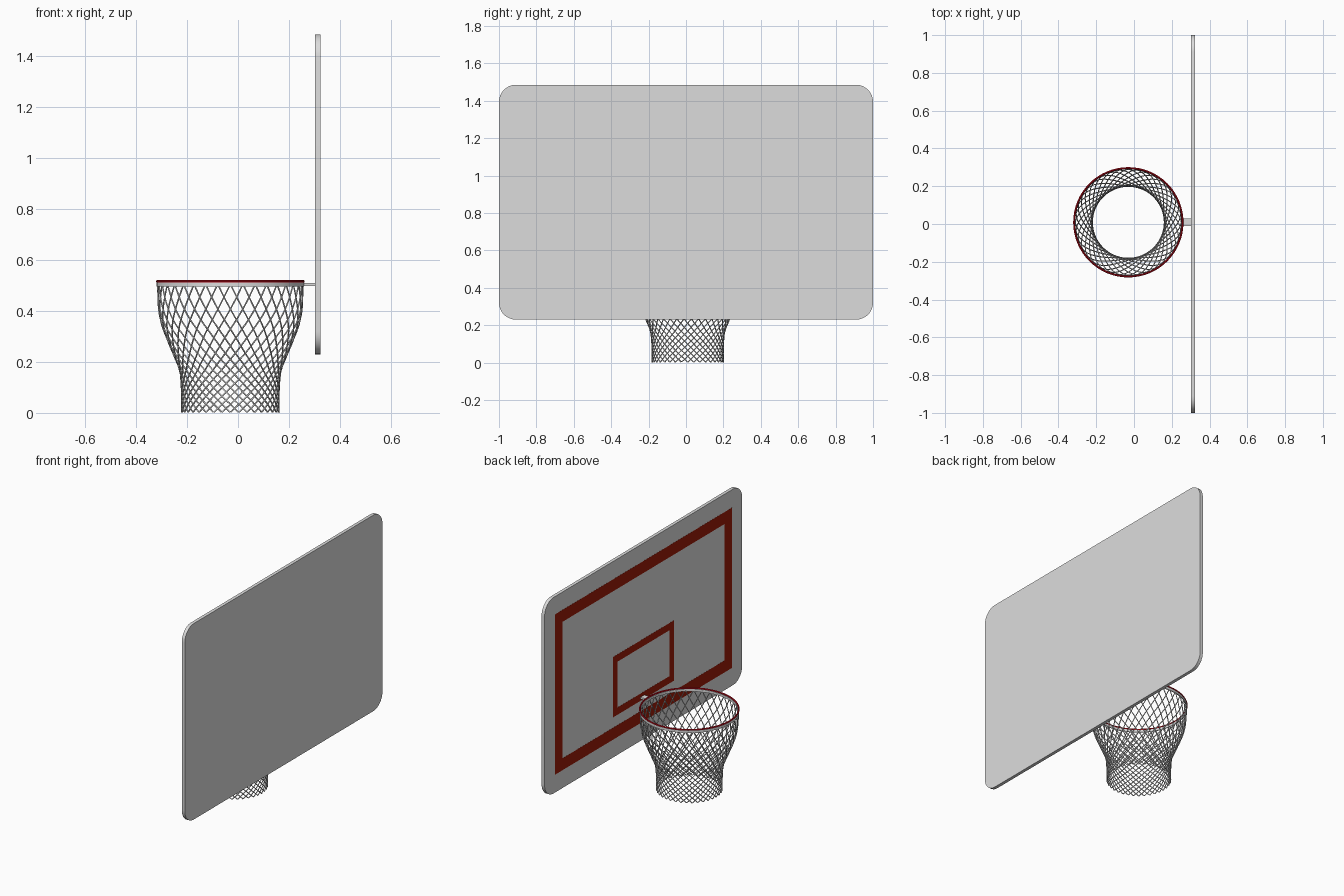
import bpy, bmesh, math
from mathutils import Vector

cube = bpy.data.objects.get("Cube")
if cube:
    bpy.data.objects.remove(cube, do_unlink=True)


def material(name, color):
    m = bpy.data.materials.new(name)
    m.use_nodes = True
    m.diffuse_color = (*color, 1)
    m.node_tree.nodes["Principled BSDF"].inputs["Base Color"].default_value = (*color, 1)
    return m


GREY = material("light grey", (0.72, 0.72, 0.72))
RED = material("marking red", (0.34, 0.011, 0.002))
RIM_RED = material("rim red", (0.6, 0.003, 0.01))

BOARD_X, THICK = 0.302, 0.021
BOARD_Z, HALF_Y, HALF_Z = 0.8575, 1.0, 0.6275
HOOP = Vector((-0.030, 0.009, 0))
RIM_R = 0.287


def finish(name, bm, mat, smooth=False):
    bmesh.ops.recalc_face_normals(bm, faces=bm.faces)
    mesh = bpy.data.meshes.new(name)
    bm.to_mesh(mesh)
    bm.free()
    mesh.materials.append(mat)
    obj = bpy.data.objects.new(name, mesh)
    bpy.context.collection.objects.link(obj)
    if smooth:
        select(obj)
        bpy.ops.object.shade_smooth_by_angle()
    return obj


def select(obj):
    bpy.ops.object.select_all(action="DESELECT")
    obj.select_set(True)
    bpy.context.view_layer.objects.active = obj


def extrude_x(bm, faces, depth):
    ext = bmesh.ops.extrude_face_region(bm, geom=faces)["geom"]
    verts = [v for v in ext if isinstance(v, bmesh.types.BMVert)]
    bmesh.ops.translate(bm, verts=verts, vec=(depth, 0, 0))


def rounded_board(radius, steps):
    bm = bmesh.new()
    verts = []
    for i, (sy, sz) in enumerate([(1, 1), (-1, 1), (-1, -1), (1, -1)]):
        for k in range(steps + 1):
            a = (i + k / steps) * math.pi / 2
            y = sy * (HALF_Y - radius) + radius * math.cos(a)
            z = BOARD_Z + sz * (HALF_Z - radius) + radius * math.sin(a)
            verts.append(bm.verts.new((BOARD_X, y, z)))
    extrude_x(bm, [bm.faces.new(verts)], THICK)
    return finish("backboard", bm, GREY, True)


def marking(name, half_y, z_mid, half_z, width):
    """Thin rectangular frame on the playing side of the board."""
    bm = bmesh.new()
    corners = [(1, 1), (-1, 1), (-1, -1), (1, -1)]
    loops = [[bm.verts.new((BOARD_X + 0.001, sy * (half_y - w), z_mid + sz * (half_z - w)))
              for sy, sz in corners] for w in (0, width)]
    faces = []
    for i in range(4):
        j = (i + 1) % 4
        faces.append(bm.faces.new((loops[0][i], loops[0][j], loops[1][j], loops[1][i])))
    extrude_x(bm, faces, -0.0016)
    return finish(name, bm, RED)


def ring(name, profile, mat, segments=64):
    """Closed (radius, z) profile spun around the hoop axis."""
    bm = bmesh.new()
    loops = []
    for i in range(segments):
        a = math.tau * i / segments
        loops.append([bm.verts.new(HOOP + Vector((r * math.cos(a), r * math.sin(a), z)))
                      for r, z in profile])
    n = len(profile)
    for i in range(segments):
        a, b = loops[i], loops[(i + 1) % segments]
        for k in range(n):
            m = (k + 1) % n
            bm.faces.new((a[k], b[k], b[m], a[m]))
    return finish(name, bm, mat, True)


# Board and its painted frames
rounded_board(0.09, 8)
marking("outer_marking", 0.895, BOARD_Z, 0.513, 0.076)
marking("target_marking", 0.308, 0.68, 0.193, 0.046)

# Red rim tube with the net-carrying band under it
tube = [(RIM_R + 0.005 * math.cos(math.tau * k / 8), 0.516 + 0.005 * math.sin(math.tau * k / 8))
        for k in range(8)]
ring("rim", tube, RIM_RED)
ring("rim_band", [(0.283, 0.496), (0.289, 0.496), (0.289, 0.511), (0.283, 0.511)], GREY)

# Bracket from rim to board
bm = bmesh.new()
bmesh.ops.create_cube(bm, size=1)
bmesh.ops.scale(bm, vec=(0.052, 0.04, 0.012), verts=bm.verts)
bmesh.ops.translate(bm, vec=(0.278, 0.01, 0.504), verts=bm.verts)
finish("bracket", bm, GREY)

# Net: mirrored helical cords following a (height, radius, turn) profile
NET = [(0.505, 0.285, 0), (0.42, 0.282, 0.15), (0.345, 0.269, 0.31), (0.25, 0.232, 0.56),
       (0.19, 0.207, 0.78), (0.15, 0.196, 0.96), (0.08, 0.191, 1.32), (0.003, 0.191, 1.74)]
STRANDS = 36


def net_points():
    """Smooth the profile by Catmull-Rom interpolation."""
    p = [Vector(q) for q in NET]
    p = [2 * p[0] - p[1]] + p + [2 * p[-1] - p[-2]]
    out = []
    for a, b, c, d in zip(p, p[1:], p[2:], p[3:]):
        for k in range(4):
            t = k / 4
            out.append(0.5 * (2 * b + (c - a) * t + (2 * a - 5 * b + 4 * c - d) * t ** 2
                              + (3 * b - a - 3 * c + d) * t ** 3))
    return out + [p[-2]]


path = net_points()
for name, hand in (("net_cords_left", 1), ("net_cords_right", -1)):
    curve = bpy.data.curves.new(name, "CURVE")
    curve.dimensions = "3D"
    curve.bevel_depth = 0.003
    curve.bevel_resolution = 1
    for s in range(STRANDS):
        spline = curve.splines.new("POLY")
        spline.points.add(len(path) - 1)
        for point, (z, r, turn) in zip(spline.points, path):
            a = math.tau * s / STRANDS + hand * turn
            point.co = (HOOP.x + r * math.cos(a), HOOP.y + r * math.sin(a), z, 1)
    curve.materials.append(GREY)
    net = bpy.data.objects.new(name, curve)
    bpy.context.collection.objects.link(net)
    select(net)
    bpy.ops.object.convert(target="MESH")
